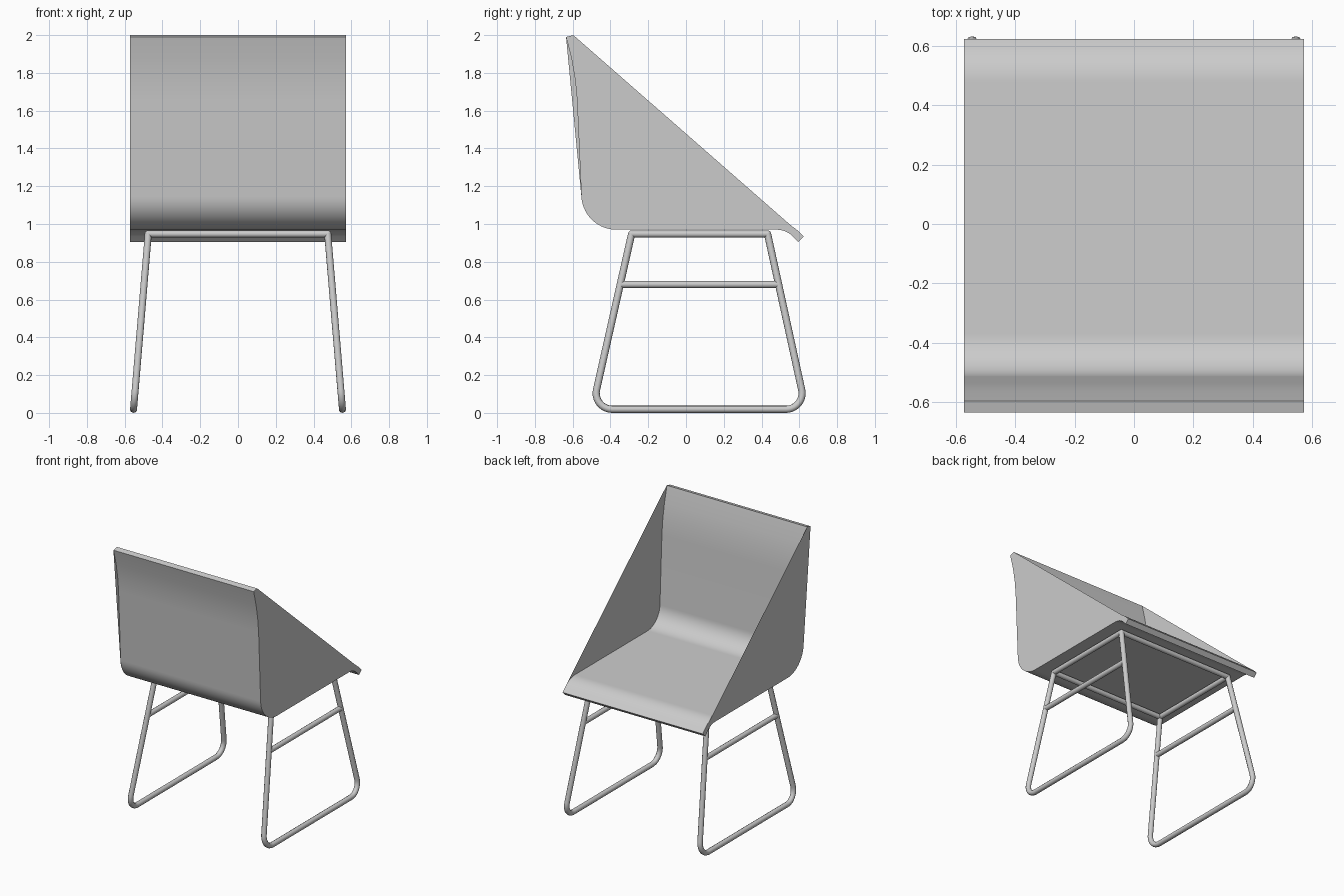
import bpy, bmesh, math
from mathutils import Vector

cube = bpy.data.objects.get("Cube")
if cube:
    bpy.data.objects.remove(cube, do_unlink=True)

grey = bpy.data.materials.new("grey")
grey.use_nodes = True
colour = (0.6, 0.6, 0.6, 1)
grey.diffuse_color = colour
grey.node_tree.nodes["Principled BSDF"].inputs["Base Color"].default_value = colour

HALF = 0.575     # half width of the shell
THICK = 0.04     # shell thickness
TUBE = 0.019     # tube radius


def fillet(a, corner, b, radius, steps=10):
    """Points of a round arc that replaces a corner between a and b."""
    a, corner, b = Vector(a), Vector(corner), Vector(b)
    u, v = (a - corner).normalized(), (b - corner).normalized()
    half = u.angle(v) / 2
    bisector = (u + v).normalized()
    centre = corner + bisector * radius / math.sin(half)
    side = (u - v).normalized()
    sweep = math.pi / 2 - half
    return [centre + radius * (math.sin(t) * side - math.cos(t) * bisector)
            for t in (sweep * (1 - 2 * i / steps) for i in range(steps + 1))]


def finish(name, bm, smooth=True):
    mesh = bpy.data.meshes.new(name)
    bm.to_mesh(mesh)
    bm.free()
    mesh.materials.append(grey)
    obj = bpy.data.objects.new(name, mesh)
    bpy.context.collection.objects.link(obj)
    if smooth:
        bpy.ops.object.select_all(action='DESELECT')
        obj.select_set(True)
        bpy.context.view_layer.objects.active = obj
        bpy.ops.object.shade_smooth_by_angle(angle=math.radians(30))
    return obj


def tube(name, points, radius=TUBE, sides=16):
    """Round bar swept along a path."""
    curve = bpy.data.curves.new(name, 'CURVE')
    curve.dimensions = '3D'
    curve.bevel_depth = radius
    curve.bevel_resolution = sides // 4 - 1
    curve.use_fill_caps = True
    spline = curve.splines.new('POLY')
    spline.points.add(len(points) - 1)
    for p, co in zip(spline.points, points):
        p.co = (*co, 1)
    spline.use_smooth = True
    curve.materials.append(grey)
    obj = bpy.data.objects.new(name, curve)
    bpy.context.collection.objects.link(obj)


# Outer shell profile (y, z), from the top of the back to the front lip
back = [Vector(p) for p in ((-0.635, 1.99), (-0.606, 1.875), (-0.587, 1.765),
                            (-0.577, 1.66))]
bend = fillet((-0.577, 1.66), (-0.546, 0.97), (0.4, 0.97), 0.185, 14)
lip = fillet((0.3, 0.97), (0.53, 0.97), (0.595, 0.905), 0.12, 6) + [Vector((0.595, 0.905))]
outer = back + bend + lip

# Inner profile, offset to the inside of the seat
inner = []
for i, p in enumerate(outer):
    d = (outer[min(i + 1, len(outer) - 1)] - outer[max(i - 1, 0)]).normalized()
    inner.append(p + THICK * Vector((-d.y, d.x)))

# Seat and back shell
bm = bmesh.new()
rows = []
for x in (-HALF + 0.002, HALF - 0.002):
    rows.append([bm.verts.new((x, *p)) for p in outer + inner[::-1]])
left, right = rows
count = len(left)
for i in range(count):
    j = (i + 1) % count
    bm.faces.new((left[i], left[j], right[j], right[i]))
n = len(outer)
for row in rows:
    for i in range(n - 1):
        bm.faces.new((row[i], row[i + 1], row[count - 2 - i], row[count - 1 - i]))
bmesh.ops.recalc_face_normals(bm, faces=bm.faces)
finish("seat_shell", bm)

# Side panels: one follows the curved back, the other has a straight rear edge
ends = [inner[-1], inner[0]]
for name, x, outline in (("left_side_panel", HALF, outer + ends),
                         ("right_side_panel", -HALF, outer[:1] + bend + lip + ends)):
    bm = bmesh.new()
    face = bm.faces.new([bm.verts.new((x, *p)) for p in outline])
    face.normal_update()
    if face.normal.x * x < 0:
        face.normal_flip()
    bmesh.ops.triangulate(bm, faces=bm.faces)
    finish(name, bm, smooth=False)

# Sled legs, leaning outward toward the floor
TOP, FLOOR = 0.947, TUBE
REAR, FRONT = -0.288, 0.432


def lean(z):
    return 0.553 - 0.078 * (z - FLOOR) / (TOP - FLOOR)


rear_foot, front_foot = (-0.497, FLOOR), (0.635, FLOOR)
loop = ([Vector((REAR, TOP))]
        + fillet((REAR, TOP), rear_foot, front_foot, 0.085)
        + fillet(rear_foot, front_foot, (FRONT, TOP), 0.085)
        + [Vector((FRONT, TOP))])
for side, s in (("left", 1), ("right", -1)):
    tube(side + "_leg_loop", [(s * lean(z), y, z) for y, z in loop])
    tube(side + "_stretcher", [(s * lean(0.68), y, 0.68) for y in (-0.348, 0.49)])
    tube(side + "_seat_rail", [(s * lean(TOP), y, TOP) for y in (REAR, FRONT)])
    # Round joints where legs meet the rails
    for end, y in (("rear", REAR), ("front", FRONT)):
        bm = bmesh.new()
        bmesh.ops.create_uvsphere(bm, u_segments=16, v_segments=10, radius=TUBE)
        bmesh.ops.translate(bm, verts=bm.verts, vec=(s * lean(TOP), y, TOP))
        finish(side + "_" + end + "_joint", bm)
for end, y in (("rear", REAR), ("front", FRONT)):
    tube(end + "_cross_rail", [(s * lean(TOP), y, TOP) for s in (-1, 1)])
